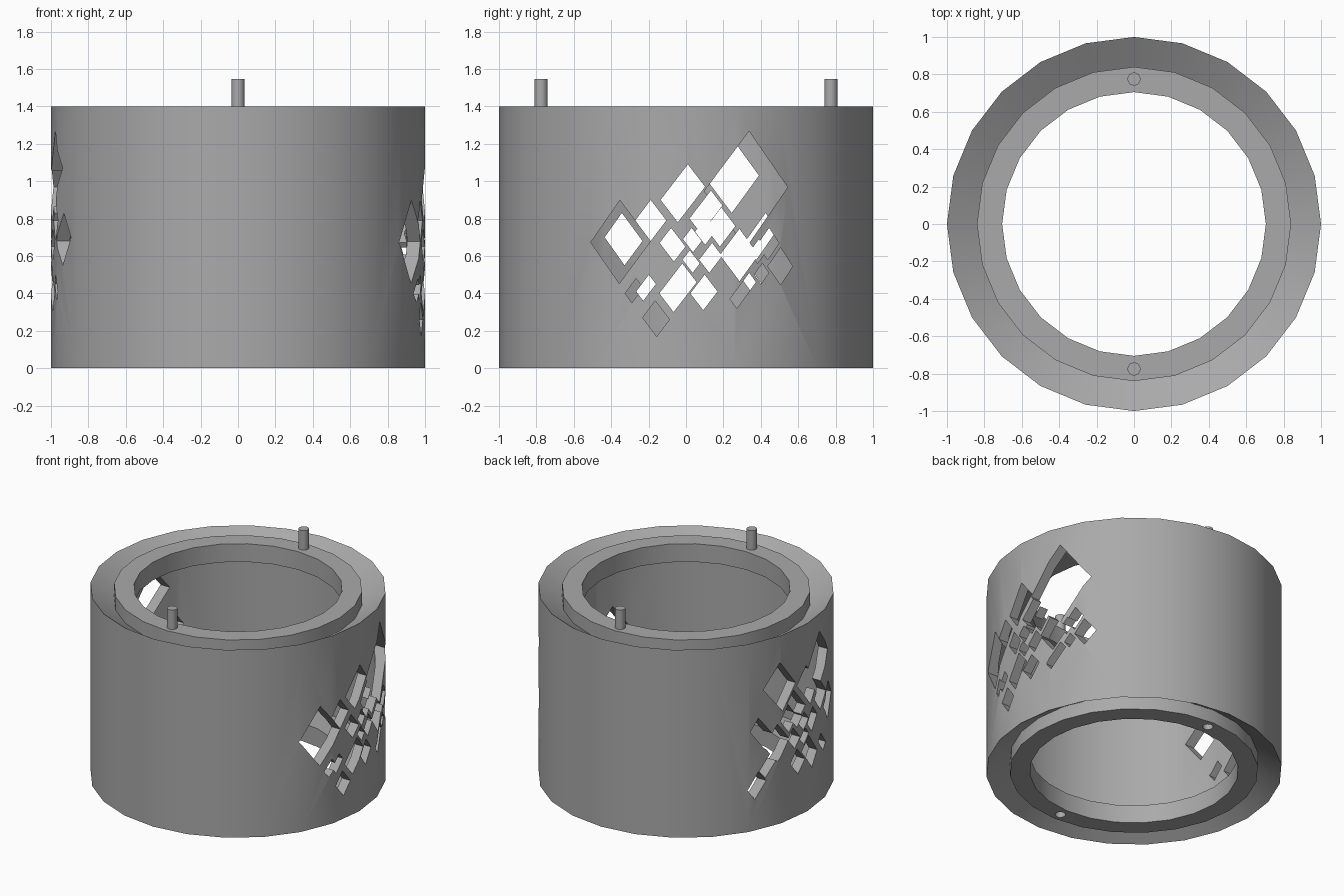
import bpy, bmesh
from math import sin, cos, pi, radians

if "Cube" in bpy.data.objects:
    bpy.data.objects.remove(bpy.data.objects["Cube"])

grey = bpy.data.materials.new("plain_grey")
grey.use_nodes = True
grey.diffuse_color = (0.4, 0.4, 0.4, 1)
grey.node_tree.nodes["Principled BSDF"].inputs["Base Color"].default_value = (0.4, 0.4, 0.4, 1)

SIDES = 24
HEIGHT = 1.4
SLOPE = 1.3   # steepness of the lattice diagonals


def make_object(name, bm):
    bmesh.ops.recalc_face_normals(bm, faces=bm.faces)
    mesh = bpy.data.meshes.new(name)
    bm.to_mesh(mesh)
    bm.free()
    mesh.materials.append(grey)
    obj = bpy.data.objects.new(name, mesh)
    bpy.context.collection.objects.link(obj)
    return obj


def lathe(name, profile):
    bm = bmesh.new()
    rings = [[bm.verts.new((r * cos(2 * pi * i / SIDES), r * sin(2 * pi * i / SIDES), z))
              for r, z in profile] for i in range(SIDES)]
    n = len(profile)
    for i in range(SIDES):
        a, b = rings[i], rings[(i + 1) % SIDES]
        for j in range(n):
            k = (j + 1) % n
            bm.faces.new((a[j], b[j], b[k], a[k]))
    return make_object(name, bm)


def cylinder(name, radius, y, z0, z1):
    bpy.ops.mesh.primitive_cylinder_add(vertices=16, radius=radius, depth=z1 - z0,
                                        location=(0, y, (z0 + z1) / 2))
    obj = bpy.context.object
    obj.name = name
    obj.data.materials.append(grey)
    return obj


def tile_cutter(name, tiles, side):
    # Slanted windows: angle and height of the top corner, drop to the right, drop to the left
    bm = bmesh.new()
    for s, z, right, left in tiles:
        corners = [(s, z), (s + right / SLOPE, z - right),
                   (s + (right - left) / SLOPE, z - right - left), (s - left / SLOPE, z - left)]
        inner, outer = [[bm.verts.new((side * x, sin(a), h)) for a, h in corners]
                        for x in (0.6, 1.1)]
        bm.faces.new(inner)
        bm.faces.new(outer)
        for i in range(4):
            j = (i + 1) % 4
            bm.faces.new((inner[i], inner[j], outer[j], outer[i]))
    return make_object(name, bm)


def cut(target, cutter):
    mod = target.modifiers.new("cut", "BOOLEAN")
    mod.operation = "DIFFERENCE"
    mod.solver = "EXACT"
    mod.use_self = True
    mod.object = cutter
    bpy.context.view_layer.objects.active = target
    bpy.ops.object.modifier_apply(modifier=mod.name)
    bpy.data.objects.remove(cutter)


# Hollow drum with sloped end grooves and inner lips
half = [(0.93, 0.135), (0.705, 0.135), (0.705, 0), (0.84, 0), (0.84, 0.1), (1, 0)]
body = lathe("drum_body", half + [(r, HEIGHT - z) for r, z in reversed(half)])

# Lattice windows
shared = [
    (-.19, .90, .11, .11), (.01, 1.09, .12, .19), (.134, .95, .08, .15),
    (.19, .86, .10, .11), (.29, .745, .14, .14), (.11, .81, .07, .08),
    (.03, .75, .07, .06), (.02, .63, .07, .05), (.10, .50, .09, .10),
    (-.02, .56, .10, .16), (-.08, .75, .10, .08), (-.20, .50, .05, .09),
    (.14, .67, .07, .09)]
left_only = [
    (.344, 1.267, .30, .32), (-.361, .898, .22, .225), (.32, .86, .09, .07),
    (.46, .75, .08, .09), (.53, .645, .10, .10), (.40, .69, .06, .07),
    (.345, .51, .05, .14), (.42, .56, .05, .06), (-.27, .48, .05, .08),
    (-.165, .36, .10, .09)]
right_only = [
    (-.18, 1.27, .25, .20), (.27, 1.20, .17, .20), (.44, .83, .09, .16),
    (.44, .43, .12, .08), (-.35, .83, .15, .13), (.34, .55, .12, .06)]
cut(body, tile_cutter("left_window_cutter", shared + left_only, 1))
cut(body, tile_cutter("right_window_cutter", shared + right_only, -1))

# Pin sockets underneath and locating pins on top
parts = [body]
for label, y in (("front", -0.775), ("back", 0.775)):
    cut(body, cylinder(label + "_socket_cutter", 0.036, y, -0.1, 0.1))
    parts.append(cylinder(label + "_pin", 0.035, y, HEIGHT - 0.05, 1.545))

# Smooth curved walls, keep edges crisp
for obj in parts:
    bpy.ops.object.select_all(action="DESELECT")
    obj.select_set(True)
    bpy.context.view_layer.objects.active = obj
    bpy.ops.object.shade_smooth_by_angle(angle=radians(28))
